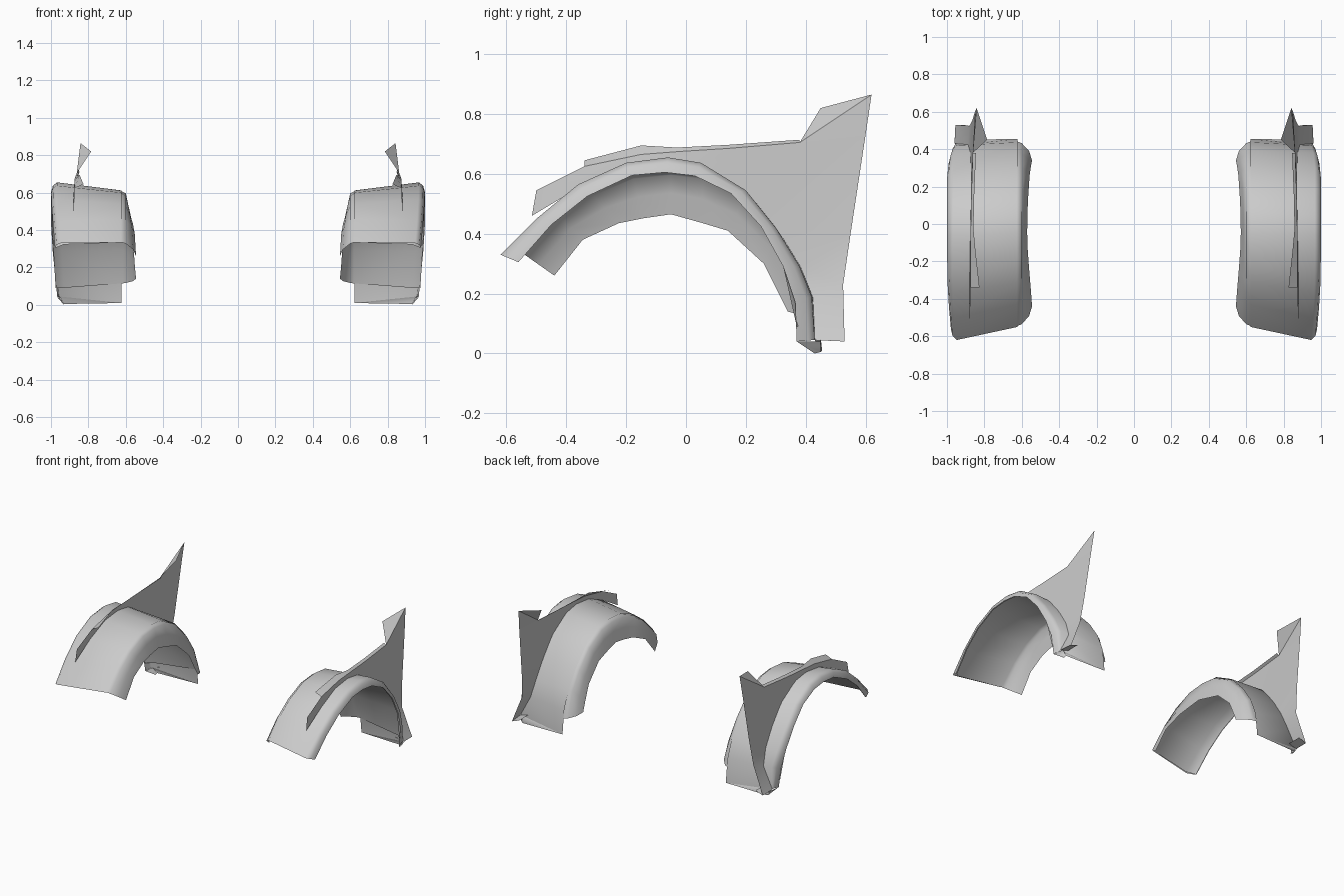
import bpy

if "Cube" in bpy.data.objects:
    bpy.data.objects.remove(bpy.data.objects["Cube"])


def lerp(a, b, t):
    return tuple(p + (q - p) * t for p, q in zip(a, b))


def at_x(x, yz):
    return (x, yz[0], yz[1])


def make(name, verts, faces, angle=0.7):
    me = bpy.data.meshes.new(name)
    me.from_pydata(verts, [], faces)
    me.validate()
    ob = bpy.data.objects.new(name, me)
    bpy.context.collection.objects.link(ob)
    ob.modifiers.new("Mirror", 'MIRROR').use_clip = False
    bpy.ops.object.select_all(action='DESELECT')
    ob.select_set(True)
    bpy.context.view_layer.objects.active = ob
    bpy.ops.object.shade_smooth_by_angle(angle=angle)
    return ob


def loft(name, rows, angle=0.7):
    n = len(rows[0])
    verts = [v for r in rows for v in r]
    faces = [(i * n + j, i * n + j + 1, (i + 1) * n + j + 1, (i + 1) * n + j)
             for i in range(len(rows) - 1) for j in range(n - 1)]
    return make(name, verts, faces, angle)


# Arch profiles in (y, z), front to rear
lip_in = [(-.56, .305), (-.45, .43), (-.33, .525), (-.18, .595), (-.07, .605), (.03, .593),
          (.15, .535), (.25, .425), (.325, .29), (.365, .17), (.37, .04)]
lip_out = [(-.62, .33), (-.5, .45), (-.36, .565), (-.2, .637), (-.06, .655), (.05, .637),
           (.2, .545), (.3, .42), (.38, .29), (.42, .19), (.43, .045)]
sheet_in = [(-.55, .335), (-.43, .46), (-.32, .54), (-.18, .6), (-.05, .612), (.06, .6),
            (.2, .525), (.31, .41), (.39, .29), (.437, .17), (.455, .01)]
inner_edge = [(-.44, .26), (-.345, .38), (-.225, .435), (-.14, .452), (-.05, .465), (.05, .437),
              (.14, .41), (.26, .3), (.31, .2), (.34, .14)]
shift = [-.02, -.01, -.003, 0, 0, 0, 0, 0, -.008, -.02, -.033]

# Outer wheel arch: rolled lip and broad top sheet
outer_x = [.967 + s for s in shift[:10]] + [.955]
loft("wheel_arch", [
    [at_x(.999 + s, a) for s, a in zip(shift, lip_in)],
    [at_x(.99 + s, lerp(b, a, .35)) for s, a, b in zip(shift, lip_in, lip_out)],
    [at_x(x, b) for x, b in zip(outer_x, lip_out)],
    [at_x(.622, c) for c in sheet_in]], 1.0)

# Inner liner: from the lip across under the sheet, then down the inner flange
centre = (-.05, .2)
root = [lerp(c, centre, .012) for c in sheet_in[:9]] + [(.44, .115)]
start = lip_in[:9] + [(.37, .09)]
edge_x = [.545, .552, .562, .568, .571, .57, .566, .558, .551, .545]
loft("inner_liner", [
    [at_x(.995 + s, a) for s, a in zip(shift, start)],
    [at_x(.95 + s, lerp(lerp(a, b, .8), centre, .012))
     for s, a, b in zip(shift, start, lip_out[:9] + [(.425, .09)])],
    [at_x(.62, p) for p in root],
    [at_x(.6, lerp(p, e, .08)) for p, e in zip(root, inner_edge)],
    [at_x(x + .016, lerp(p, e, .5)) for x, p, e in zip(edge_x, root, inner_edge)],
    [at_x(x, e) for x, e in zip(edge_x, inner_edge)]], 1.5)

# Fender side panel standing on the arch
panel_x = [.88, .88, .877, .875, .873, .872, .872, .875, .887, .96]
low = []
for i, x in enumerate(panel_x):
    b, c = lip_out[i + 1], sheet_in[i + 1]
    low.append(at_x(x, lerp(b, c, .02 if i in (0, 9) else .25)))
low[0] = (.88, -.515, .46)
top = [(-.5, .545), (-.34, .625), (-.15, .665), (-.02, .675), (.14, .685), (.38, .705),
       (.6, .73), (.55, .4), (.525, .23), (.53, .04)]
top_x = [.877, .873, .873, .873, .87, .862, .85, .866, .88, .955]
high = [at_x(x, p) for x, p in zip(top_x, top)]
loft("side_panel", [low, high])

# Folded flange along the panel's upper edge
loft("upper_flange", [
    high[1:6],
    [(.826, -.34, .645), (.847, -.15, .695), (.858, -.03, .688), (.855, .14, .697),
     (.845, .38, .714)]])

# Raised rear corner
make("rear_corner", [(.862, .38, .705), (.85, .6, .73), (.842, .62, .865), (.785, .45, .82)],
     [(0, 1, 2), (0, 2, 3)])

# Bottom return, small foot and lower end of the sheet
make("panel_foot", [(.96, .43, .045), (.955, .53, .04), (.9, .53, .06), (.9, .43, .06),
                    (.965, .37, .04), (.93, .43, .0), (.93, .45, .005), (.955, .45, .04),
                    (.955, .43, .045), (.622, .455, .01)],
     [(0, 1, 2, 3), (4, 5, 6, 7), (8, 6, 9)])
